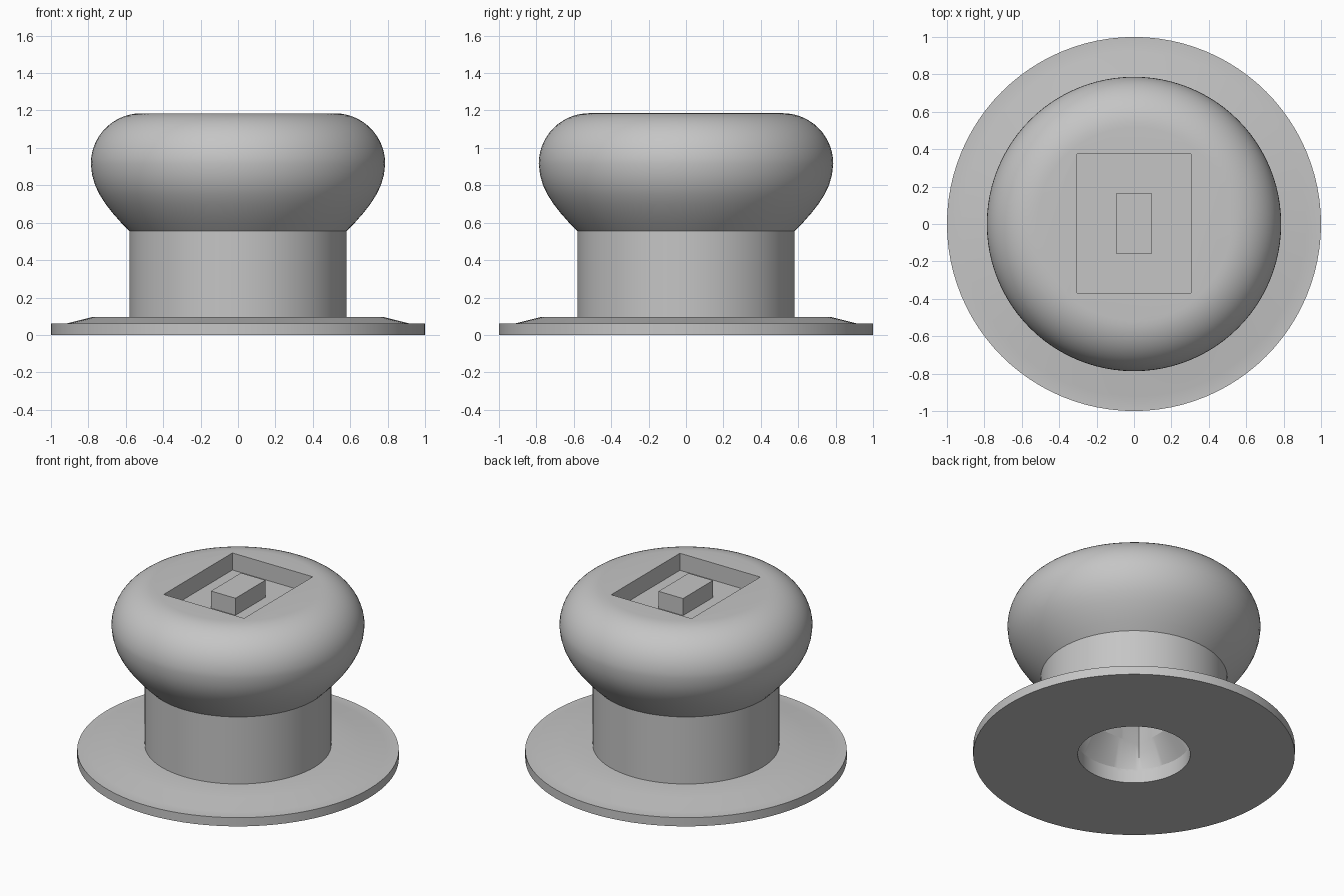
import bpy
import bmesh
from math import cos, sin, pi, radians
from mathutils import Matrix, Vector

SEGMENTS = 96

default = bpy.data.objects.get("Cube")
if default:
    bpy.data.objects.remove(default, do_unlink=True)

grey = bpy.data.materials.new("plain grey")
grey.use_nodes = True
GREY = (0.56, 0.56, 0.56, 1)
grey.diffuse_color = GREY
grey.node_tree.nodes["Principled BSDF"].inputs["Base Color"].default_value = GREY


def finish(bm, name):
    bmesh.ops.recalc_face_normals(bm, faces=bm.faces[:])
    mesh = bpy.data.meshes.new(name)
    bm.to_mesh(mesh)
    bm.free()
    obj = bpy.data.objects.new(name, mesh)
    bpy.context.collection.objects.link(obj)
    mesh.materials.append(grey)
    return obj


def ring(radius, z, square=False):
    """Points of a circle, or of a square whose half side is the radius."""
    points = []
    for i in range(SEGMENTS):
        a = 2 * pi * i / SEGMENTS
        c, s = cos(a), sin(a)
        k = radius / max(abs(c), abs(s)) if square else radius
        points.append(Vector((c * k, s * k, z)))
    return points


def loft(name, rings):
    """Closed solid through a stack of rings."""
    bm = bmesh.new()
    loops = [[bm.verts.new(p) for p in r] for r in rings]
    for low, high in zip(loops, loops[1:]):
        for i in range(SEGMENTS):
            j = (i + 1) % SEGMENTS
            bm.faces.new((low[i], low[j], high[j], high[i]))
    bm.faces.new(loops[0][::-1])
    bm.faces.new(loops[-1])
    return finish(bm, name)


def lathe(name, profile):
    return loft(name, [ring(r, z) for r, z in profile])


def box(name, low, high):
    low, high = Vector(low), Vector(high)
    bm = bmesh.new()
    place = Matrix.Translation((low + high) / 2) @ Matrix.Diagonal((*(high - low), 1))
    bmesh.ops.create_cube(bm, size=1, matrix=place)
    return finish(bm, name)


def activate(obj):
    bpy.ops.object.select_all(action="DESELECT")
    obj.select_set(True)
    bpy.context.view_layer.objects.active = obj


def cut(obj, cutter):
    activate(obj)
    mod = obj.modifiers.new("cut", "BOOLEAN")
    mod.operation = "DIFFERENCE"
    mod.solver = "EXACT"
    mod.object = cutter
    bpy.ops.object.modifier_apply(modifier=mod.name)


# Base plate with a shallow sloped shoulder, and the straight neck
base_plate = lathe("base_plate", [(1, 0), (1, 0.06), (0.92, 0.06), (0.78, 0.095), (0.5, 0.095)])
neck = lathe("neck", [(0.58, 0.08), (0.58, 0.555)])

# Rounded head: flaring underside, then a quarter round into the flat top
under = [(0.58, 0.555), (0.625, 0.60), (0.669, 0.65), (0.708, 0.70),
         (0.74, 0.75), (0.764, 0.80), (0.78, 0.855)]
round_top = [(0.517 + 0.27 * cos(a), 0.915 + 0.27 * sin(a))
             for a in (pi / 2 * i / 14 for i in range(15))]
head = lathe("head", under + round_top)

# Rectangular pocket in the top, with a raised block on its floor
pocket = box("pocket_cutter", (-0.305, -0.37, 1.068), (0.305, 0.375, 1.4))
cut(head, pocket)
block = box("pocket_block", (-0.093, -0.16, 1.06), (0.093, 0.165, 1.185))

# Round hole under the base that blends into a square socket
bore = loft("bore_cutter", [ring(0.35, -0.1), ring(0.35, 0.1),
                            ring(0.24, 0.26, True), ring(0.24, 0.75, True)])
for part in (base_plate, neck, head):
    cut(part, bore)

for helper in (pocket, bore):
    bpy.data.objects.remove(helper, do_unlink=True)

for part in (base_plate, neck, head):
    activate(part)
    bpy.ops.object.shade_smooth_by_angle(angle=radians(30))
